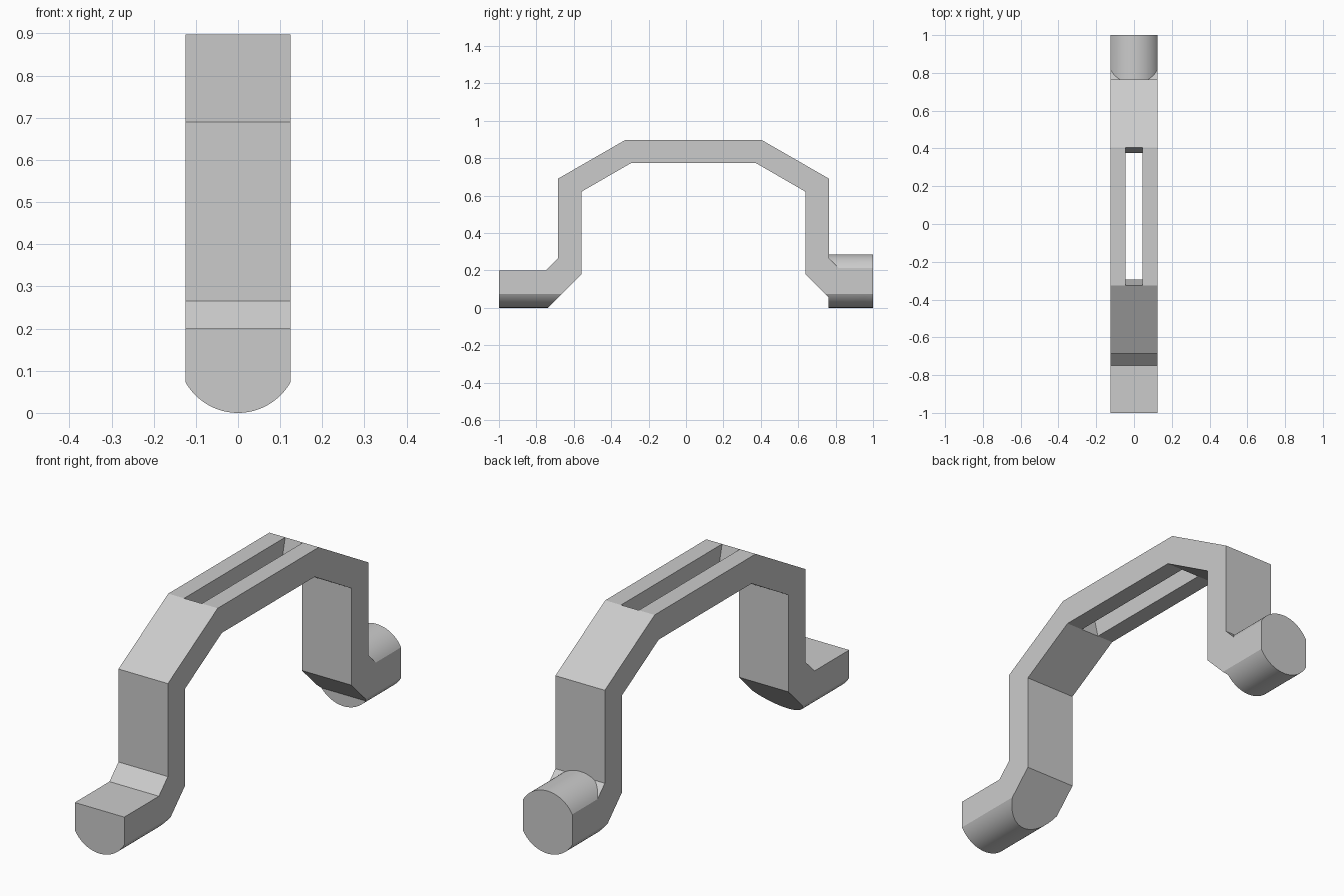
import bpy
import bmesh
from math import asin, cos, sin, pi
from mathutils import Vector

if "Cube" in bpy.data.objects:
    bpy.data.objects.remove(bpy.data.objects["Cube"])

HALF = 0.125      # half width of the strap
R = 0.143         # radius of the rounded feet
MID = 0.04        # y of the arch centre

grey = bpy.data.materials.new("plain_grey")
grey.use_nodes = True
grey.diffuse_color = (0.6, 0.6, 0.6, 1)
grey.node_tree.nodes["Principled BSDF"].inputs["Base Color"].default_value = (0.6, 0.6, 0.6, 1)


def prism(name, outline, offset):
    """Sweep a closed 3D outline along the offset vector."""
    bm = bmesh.new()
    face = bm.faces.new([bm.verts.new(p) for p in outline])
    swept = bmesh.ops.extrude_face_region(bm, geom=[face])["geom"]
    verts = [g for g in swept if isinstance(g, bmesh.types.BMVert)]
    bmesh.ops.translate(bm, verts=verts, vec=Vector(offset))
    bmesh.ops.recalc_face_normals(bm, faces=bm.faces)
    mesh = bpy.data.meshes.new(name)
    bm.to_mesh(mesh)
    bm.free()
    mesh.materials.append(grey)
    obj = bpy.data.objects.new(name, mesh)
    bpy.context.collection.objects.link(obj)
    return obj


def boolean(target, tool, operation):
    """Apply a boolean and drop the tool."""
    mod = target.modifiers.new(operation.lower(), "BOOLEAN")
    mod.operation, mod.solver, mod.object = operation, "EXACT", tool
    bpy.ops.object.select_all(action="DESELECT")
    bpy.context.view_layer.objects.active = target
    target.select_set(True)
    bpy.ops.object.modifier_apply(modifier=mod.name)
    bpy.data.objects.remove(tool)


def arc(start, end, y, steps=32):
    """Arc of the foot circle, as points in the plane at y."""
    angles = [start + (end - start) * i / steps for i in range(steps + 1)]
    return [(R * cos(a), y, R + R * sin(a)) for a in angles]


# Bent strap: half profile from the front foot to the arch, mirrored to the back
outer = [(-1, 0.2), (-0.75, 0.2), (-0.685, 0.265), (-0.685, 0.69), (-0.325, 0.897)]
inner = [(-0.295, 0.773), (-0.56, 0.62), (-0.56, 0.177), (-0.737, 0), (-1, 0)]
back_end = 0.95


def mirrored(points):
    return [(min(2 * MID - y, back_end), z) for y, z in reversed(points)]


profile = outer + mirrored(outer) + mirrored(inner) + inner
strap = prism("handle_strap", [(-0.2, y, z) for y, z in profile], (0.4, 0, 0))

# Round the underside and trim the strap to its width
edge = asin((1 - (HALF / R) ** 2) ** 0.5)
under = arc(pi + edge, 2 * pi - edge, -1.2)
trim = prism("trim", under + [(HALF, -1.2, 1.2), (-HALF, -1.2, 1.2)], (0, 2.4, 0))
boolean(strap, trim, "INTERSECT")

# Slot through the top bar, with ends along the mitre lines
top, low = outer[-1], inner[0]
slope = (low[0] - top[0]) / (top[1] - low[1])
slot_left = [(top[0] - slope * 0.1, top[1] + 0.1), (low[0] + slope * 0.1, low[1] - 0.1)]
slot_right = [(2 * MID - y, z) for y, z in reversed(slot_left)]
slot = prism("slot", [(-0.045, y, z) for y, z in slot_left + slot_right], (0.09, 0, 0))
boolean(strap, slot, "DIFFERENCE")

# Round back foot with flattened sides
foot_y = 0.763
foot = prism("back_foot", arc(pi + edge, 2 * pi - edge, foot_y) + arc(edge, pi - edge, foot_y),
             (0, 1 - foot_y, 0))
boolean(strap, foot, "UNION")

bpy.ops.object.select_all(action="DESELECT")
strap.select_set(True)
bpy.context.view_layer.objects.active = strap
bpy.ops.object.shade_smooth_by_angle(angle=0.4)
